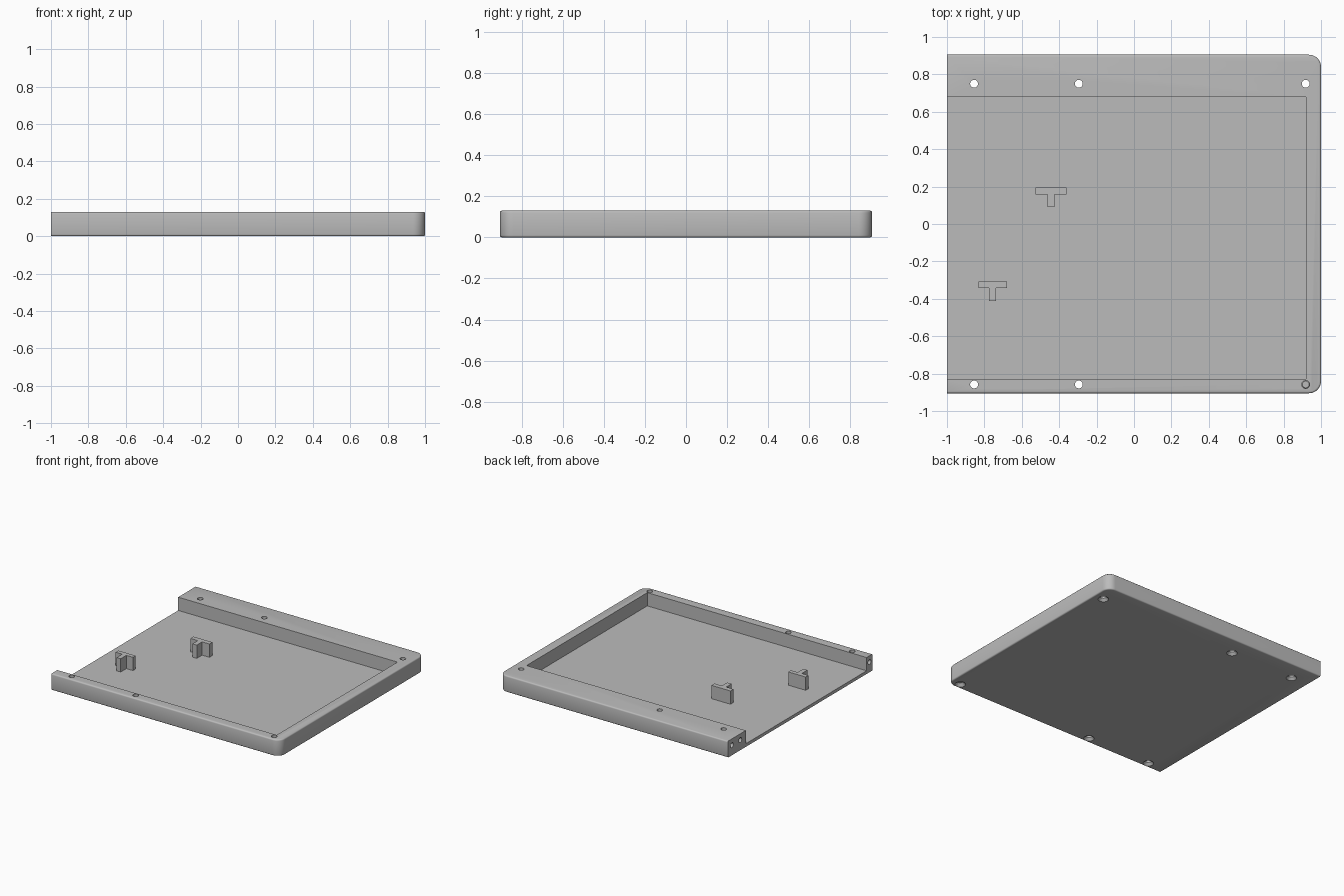
import bpy, bmesh, math
from mathutils import Matrix

old = bpy.data.objects.get("Cube")
if old:
    bpy.data.objects.remove(old, do_unlink=True)

HEIGHT = 0.13
FLOOR = 0.025
HALF_Y = 0.905

grey = bpy.data.materials.new("plain grey")
grey.use_nodes = True
grey.diffuse_color = (0.5, 0.5, 0.5, 1)
grey.node_tree.nodes["Principled BSDF"].inputs["Base Color"].default_value = (0.5, 0.5, 0.5, 1)


def finish(name, bm):
    """Turn a bmesh into a grey object."""
    bmesh.ops.recalc_face_normals(bm, faces=bm.faces)
    mesh = bpy.data.meshes.new(name)
    bm.to_mesh(mesh)
    bm.free()
    obj = bpy.data.objects.new(name, mesh)
    obj.data.materials.append(grey)
    bpy.context.collection.objects.link(obj)
    return obj


def box(x0, x1, y0, y1, z0, z1):
    bm = bmesh.new()
    size = Matrix.Diagonal((x1 - x0, y1 - y0, z1 - z0, 1))
    middle = Matrix.Translation(((x0 + x1) / 2, (y0 + y1) / 2, (z0 + z1) / 2))
    bmesh.ops.create_cube(bm, size=1, matrix=middle @ size)
    return bm


def round_bar(r_low, r_high, length, matrix):
    """Cylinder or cone centred on the matrix, along its local z."""
    bm = bmesh.new()
    bmesh.ops.create_cone(bm, cap_ends=True, segments=32, radius1=r_low,
                          radius2=r_high, depth=length, matrix=matrix)
    return bm


def cut(target, bm):
    """Subtract a shape from the target and discard the cutter."""
    cutter = finish("cutter", bm)
    cutter.hide_render = True
    mod = target.modifiers.new("cut", 'BOOLEAN')
    mod.operation = 'DIFFERENCE'
    mod.solver = 'EXACT'
    mod.object = cutter
    bpy.context.view_layer.objects.active = target
    bpy.ops.object.modifier_apply(modifier=mod.name)
    bpy.data.objects.remove(cutter, do_unlink=True)


# Tray block: rounded corners, then softened top and bottom rims
bm = box(-1.4, 1, -HALF_Y, HALF_Y, 0, HEIGHT)
corners = [e for e in bm.edges if all(v.co.x > 0 for v in e.verts)
           and abs(e.verts[0].co.z - e.verts[1].co.z) > 0.05]
bmesh.ops.bevel(bm, geom=corners, offset=0.065, segments=10, profile=0.5, affect='EDGES')
rims = [e for e in bm.edges if abs(e.verts[0].co.z - e.verts[1].co.z) < 0.001]
bmesh.ops.bevel(bm, geom=rims, offset=0.01, segments=3, profile=0.5, affect='EDGES')
tray = finish("tray", bm)

# Open end cut square, and the recessed floor
cut(tray, box(-1.6, -1, -1.2, 1.2, -0.2, 0.4))
cut(tray, box(-1.2, 0.92, -0.83, 0.68, FLOOR, 0.4))

# Countersunk screw holes through both rails
for x in (-0.855, -0.295, 0.918):
    for y in (-0.858, 0.75):
        cut(tray, round_bar(0.021, 0.021, 0.4, Matrix.Translation((x, y, 0.05))))
        cut(tray, round_bar(0.045, 0.018, 0.03, Matrix.Translation((x, y, 0.008))))

# Pin holes in the open ends of the rails
for y in (-0.866, 0.75, 0.855):
    turn = Matrix.Translation((-1, y, 0.08)) @ Matrix.Rotation(math.pi / 2, 4, 'Y')
    cut(tray, round_bar(0.019, 0.019, 0.2, turn))


def t_post(name, x, y, half_bar, bar_depth, half_stem, reach):
    """T-shaped post; y is the back of the bar, the stem points forward."""
    inner = y - bar_depth
    outline = [(-half_bar, y), (-half_bar, inner), (-half_stem, inner),
               (-half_stem, y - reach), (half_stem, y - reach),
               (half_stem, inner), (half_bar, inner), (half_bar, y)]
    bm = bmesh.new()
    face = bm.faces.new([bm.verts.new((x + dx, py, FLOOR - 0.005)) for dx, py in outline])
    top = bmesh.ops.extrude_face_region(bm, geom=[face])["geom"]
    bmesh.ops.translate(bm, vec=(0, 0, HEIGHT - FLOOR + 0.005),
                        verts=[g for g in top if isinstance(g, bmesh.types.BMVert)])
    return finish(name, bm)


t_post("rear_post", -0.443, 0.195, 0.083, 0.038, 0.019, 0.105)
t_post("front_post", -0.756, -0.308, 0.076, 0.034, 0.018, 0.104)

# Smooth the rounded parts of the tray
bpy.ops.object.select_all(action='DESELECT')
tray.select_set(True)
bpy.context.view_layer.objects.active = tray
bpy.ops.object.shade_smooth_by_angle(angle=math.radians(35))
